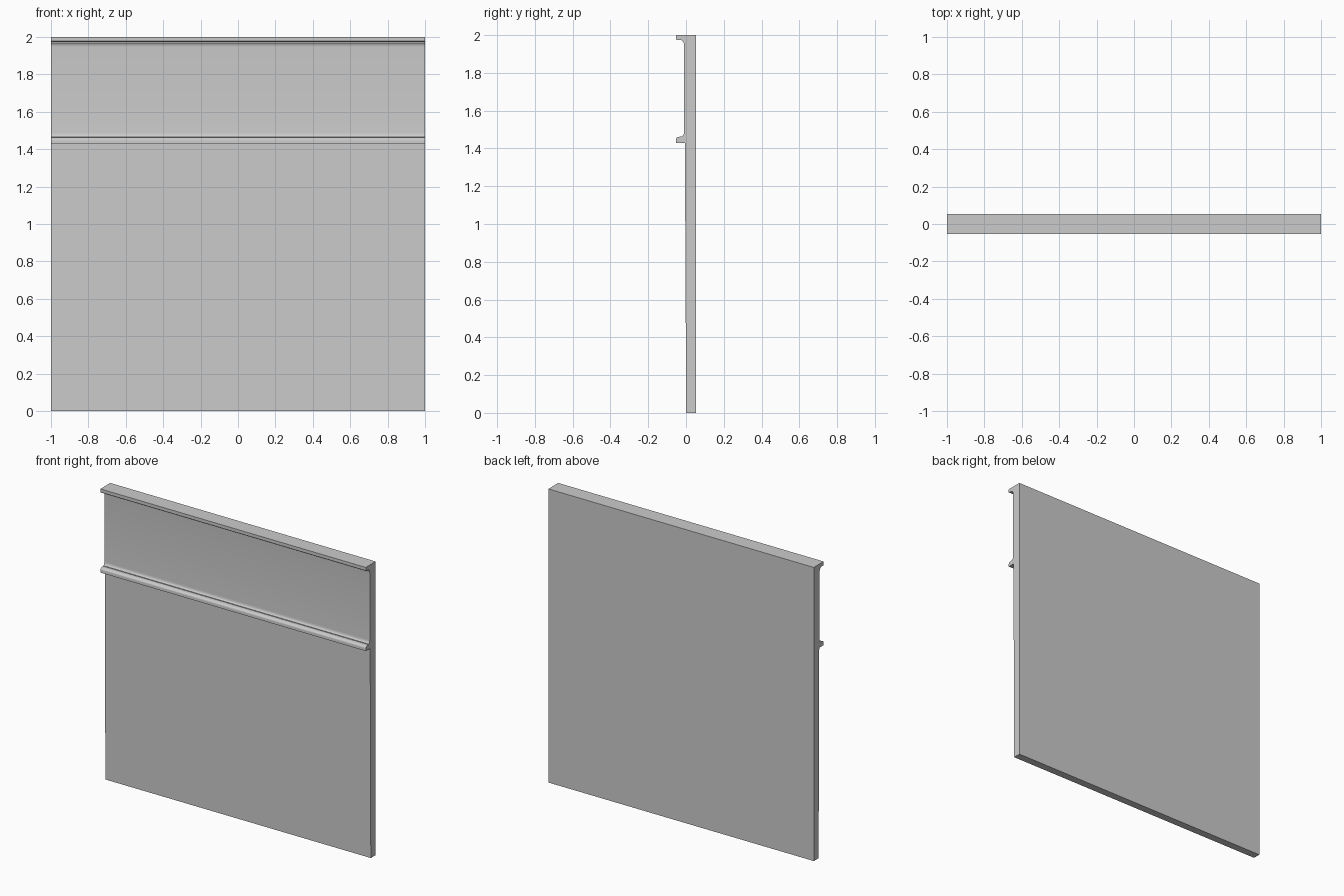
import bpy
import bmesh
import math

cube = bpy.data.objects.get("Cube")
if cube:
    bpy.data.objects.remove(cube, do_unlink=True)

GREY = (0.6, 0.6, 0.6, 1.0)
mat = bpy.data.materials.new("plain grey")
mat.use_nodes = True
mat.diffuse_color = GREY
mat.node_tree.nodes["Principled BSDF"].inputs["Base Color"].default_value = GREY

BACK, FRONT, FACE = 0.053, -0.053, -0.01


def arc(cy, cz, ry, rz, start, end, steps=5):
    """Points (y, z) along an elliptical quarter."""
    pts = []
    for i in range(steps + 1):
        a = math.radians(start + (end - start) * i / steps)
        pts.append((cy + ry * math.cos(a), cz + rz * math.sin(a)))
    return pts


# Side profile from the bottom up: tapered lower wall, chair rail, frieze, cornice
profile = [(BACK, 0), (0.001, 0), (-0.006, 1.43)]
profile += [(FRONT, 1.43), (FRONT, 1.448)]
profile += arc(-0.035, 1.448, 0.018, 0.014, 180, 90)[1:]
profile += [(-0.022, 1.462)]
profile += arc(-0.022, 1.488, 0.012, 0.022, -90, 0)
profile += [(FACE, 1.945)]
profile += arc(-0.022, 1.945, 0.012, 0.024, 0, 90)[1:]
profile += [(-0.024, 1.974), (-0.049, 1.974), (FRONT, 1.978), (FRONT, 2), (BACK, 2)]

# Sweep the profile across the width
bm = bmesh.new()
section = bm.faces.new([bm.verts.new((-1, y, z)) for y, z in profile])
swept = bmesh.ops.extrude_face_region(bm, geom=[section])
moved = [v for v in swept["geom"] if isinstance(v, bmesh.types.BMVert)]
bmesh.ops.translate(bm, verts=moved, vec=(2, 0, 0))
bmesh.ops.recalc_face_normals(bm, faces=bm.faces)
mesh = bpy.data.meshes.new("moulded_wall_panel")
bm.to_mesh(mesh)
bm.free()
mesh.materials.append(mat)
panel = bpy.data.objects.new("moulded_wall_panel", mesh)
bpy.context.collection.objects.link(panel)

# Smooth mouldings with crisp edges
bpy.ops.object.select_all(action="DESELECT")
panel.select_set(True)
bpy.context.view_layer.objects.active = panel
bpy.ops.object.shade_smooth_by_angle(angle=math.radians(30))
